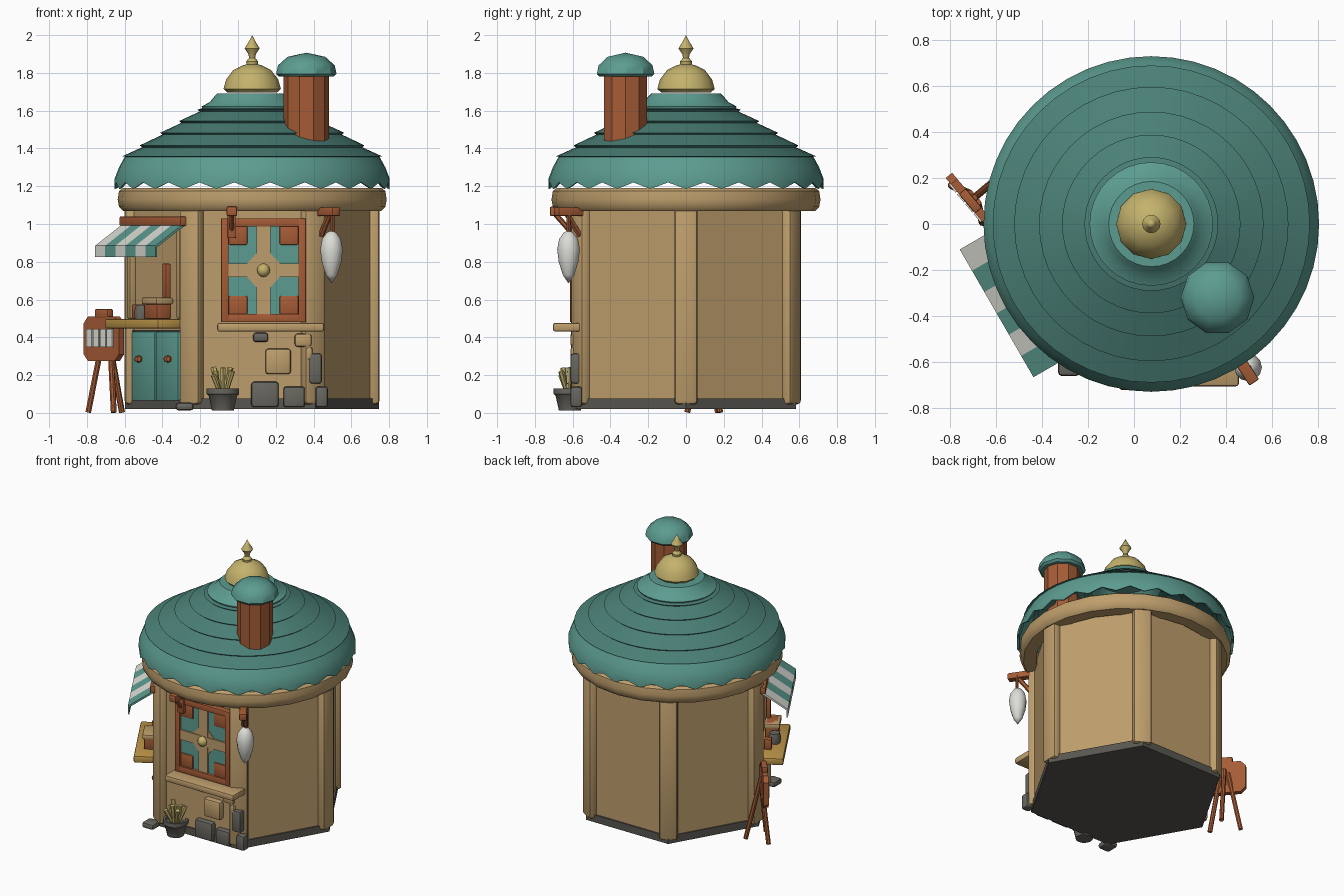
import bpy, bmesh, math
from mathutils import Matrix, Vector

if "Cube" in bpy.data.objects:
    bpy.data.objects.remove(bpy.data.objects["Cube"])

def lin(c):
    return tuple(((v / 255 + 0.055) / 1.055) ** 2.4 for v in c) + (1,)

def mat(name, *rgb):
    m = bpy.data.materials.new(name)
    m.diffuse_color = lin(rgb)
    m.use_nodes = True
    m.node_tree.nodes["Principled BSDF"].inputs["Base Color"].default_value = m.diffuse_color
    return m

TAN = mat("tan_plaster", 190, 158, 108)
TEAL = mat("teal", 92, 156, 144)
ROOF = mat("roof_teal", 74, 128, 118)
BROWN = mat("red_brown_wood", 166, 92, 54)
GOLD = mat("pale_gold", 196, 178, 108)
COUNTER = mat("honey_wood", 188, 148, 72)
GREY = mat("stone_grey", 104, 102, 95)
BASE = mat("base_grey", 88, 86, 80)
WHITE = mat("off_white", 222, 222, 216)

CX = 0.075                                    # building axis
I = Matrix.Identity(4)
def rz(deg):
    return Matrix.Rotation(math.radians(deg), 4, 'Z')
AXIS = Matrix.Translation((CX, 0, 0))
LEFT = AXIS @ rz(-60)                         # shop wall frame: x along wall, -y outward
EASEL = Matrix.Translation((-0.71, 0.10, 0)) @ rz(-50)

def finish(name, bm, m, frame=I):
    bmesh.ops.recalc_face_normals(bm, faces=bm.faces)
    bm.transform(frame)
    me = bpy.data.meshes.new(name)
    bm.to_mesh(me)
    bm.free()
    me.materials.append(m)
    ob = bpy.data.objects.new(name, me)
    bpy.context.collection.objects.link(ob)
    return ob

def box(name, x, y, z, m, frame=I, bevel=0.0, local=I):
    """Box from ranges x, y, z."""
    bm = bmesh.new()
    bmesh.ops.create_cube(bm, size=1)
    for v in bm.verts:
        v.co = [(r[0] + r[1]) / 2 + c * (r[1] - r[0]) for r, c in zip((x, y, z), v.co)]
    if bevel:
        bmesh.ops.bevel(bm, geom=bm.edges[:], offset=bevel, segments=2, profile=0.5, affect='EDGES')
    return finish(name, bm, m, frame @ local)

def lathe(name, profile, segs, m, frame=I):
    """Spin (radius, z[, wave]) points; wave lifts every second column."""
    bm = bmesh.new()
    rings = []
    for p in profile:
        r, z, w = (*p, 0)[:3]
        if r == 0:
            rings.append([bm.verts.new((0, 0, z))] * segs)
        else:
            rings.append([bm.verts.new((r * math.cos(2 * math.pi * i / segs),
                                        r * math.sin(2 * math.pi * i / segs),
                                        z + w * (i % 2))) for i in range(segs)])
    for a, b in zip(rings, rings[1:]):
        for i in range(segs):
            j = (i + 1) % segs
            bm.faces.new(list(dict.fromkeys((a[i], a[j], b[j], b[i]))))
    return finish(name, bm, m, frame)

def rod(name, a, b, r, m, frame=I, segs=8, r2=None):
    a, b = Vector(a), Vector(b)
    bm = bmesh.new()
    bmesh.ops.create_cone(bm, cap_ends=True, segments=segs, radius1=r, radius2=r2 or r, depth=(b - a).length)
    place = Matrix.Translation((a + b) / 2) @ (b - a).to_track_quat('Z', 'Y').to_matrix().to_4x4()
    return finish(name, bm, m, frame @ place)

def prism(name, pts, lo, hi, m, frame=I, axis='x'):
    """Extrude a 2D outline: axis x takes (y, z) points, axis y takes (x, z) points."""
    bm = bmesh.new()
    mk = (lambda t, p: (t, p[0], p[1])) if axis == 'x' else (lambda t, p: (p[0], t, p[1]))
    a = [bm.verts.new(mk(lo, p)) for p in pts]
    b = [bm.verts.new(mk(hi, p)) for p in pts]
    bm.faces.new(a)
    bm.faces.new(b[::-1])
    for i in range(len(pts)):
        j = (i + 1) % len(pts)
        bm.faces.new((a[i], a[j], b[j], b[i]))
    return finish(name, bm, m, frame)

def at(x, y):
    return Matrix.Translation((x, y, 0))

# hexagonal body, base, corner posts, ring beam
lathe("base", [(0, .02), (.672, .02), (.672, .075), (0, .075)], 6, BASE, AXIS)
lathe("walls", [(0, .07), (.66, .07), (.66, 1.12), (0, 1.12)], 6, TAN, AXIS)
for k in range(6):
    box("corner_post", (.605, .675), (-.062, .062), (.045, 1.09), TAN, AXIS @ rz(60 * k), .02)
lathe("ring_beam", [(.60, 1.07), (.685, 1.07), (.705, 1.09), (.712, 1.13), (.705, 1.175),
                    (.685, 1.19), (.60, 1.19), (.60, 1.07)], 24, TAN, AXIS)

# roof: stepped tiers, scalloped skirt, top cap
tiers = []
for r0, r1 in zip((.25, .29, .387, .487, .595), (.29, .387, .487, .595, .688)):
    tiers += [(r0 - .012, 1.775 - .62 * r0), (r1, 1.785 - .62 * r1)]
lathe("roof_tiers", tiers + [(.64, 1.35)], 48, ROOF, AXIS)
lathe("roof_skirt", [(.64, 1.365), (.675, 1.355), (.705, 1.30), (.728, 1.24), (.728, 1.185, .035),
                     (.712, 1.19, .035), (.708, 1.24), (.66, 1.32), (.62, 1.345)], 48, TEAL, AXIS)
lathe("roof_cap", [(0, 1.69), (.185, 1.69), (.20, 1.675), (.225, 1.645), (.268, 1.622), (.26, 1.60)],
      32, TEAL, AXIS)
lathe("finial", [(0, 1.70), (.13, 1.695), (.152, 1.715), (.138, 1.765), (.10, 1.815), (.05, 1.84),
                 (.03, 1.845), (.032, 1.86), (.016, 1.88), (.02, 1.90), (.04, 1.93), (.018, 1.965), (0, 2.0)],
      12, GOLD, AXIS)

# chimney
lathe("chimney", [(0, 1.42), (.12, 1.42), (.12, 1.79), (0, 1.79)], 10, BROWN, at(.362, -.32))
lathe("chimney_cap", [(0, 1.785), (.145, 1.78), (.16, 1.795), (.15, 1.84), (.10, 1.885), (0, 1.907)],
      10, TEAL, at(.362, -.32))

# front window
WX, WZ = .135, .755
box("window_panel", (-.07, .34), (-.592, -.56), (.49, 1.02), TEAL)
for s in (-1, 1):
    x = WX + s * .205
    box("window_frame_side", (x - .02, x + .02), (-.614, -.56), (.48, 1.03), BROWN, bevel=.005)
    z = WZ + s * .253
    box("window_frame_rail", (-.09, .36), (-.612, -.56), (z - .022, z + .022), BROWN, bevel=.005)
    for t in (-1, 1):
        cx, cz = WX + s * .135, WZ + t * .185
        box("window_corner_block", (cx - .05, cx + .05), (-.602, -.56), (cz - .05, cz + .05), BROWN, bevel=.008)
box("window_upright", (WX - .037, WX + .037), (-.603, -.56), (.50, 1.01), TAN)
box("window_crossbar", (WX - .185, WX + .185), (-.605, -.56), (WZ - .036, WZ + .036), TAN)
prism("window_diamond", [(WX - .12, WZ), (WX, WZ - .13), (WX + .12, WZ), (WX, WZ + .13)],
      -.599, -.57, TAN, axis='y')
bm = bmesh.new()
bmesh.ops.create_uvsphere(bm, u_segments=10, v_segments=6, radius=.036)
finish("window_knob", bm, GOLD, Matrix.Translation((WX, -.605, WZ)))
box("window_sill", (-.11, .455), (-.704, -.56), (.43, .477), TAN, bevel=.012)

# stones set in the front wall
stones = [(.145, .28, .205, .34, TAN), (.30, .39, .35, .42, TAN), (.36, .395, .28, .35, TAN),
          (.08, .16, .375, .425, GREY), (.07, .215, .03, .165, GREY), (.24, .355, .03, .14, GREY),
          (.375, .445, .155, .315, GREY), (.41, .476, .03, .14, GREY)]
for x0, x1, z0, z1, m in stones:
    box("wall_stone", (x0, x1), (-.612, -.55), (z0, z1), m, bevel=.015)

# brackets and hanging lantern
CORNER = AXIS @ rz(-57)
box("lantern_arm", (.62, .82), (-.025, .025), (1.042, 1.088), BROWN, CORNER, .006)
rod("lantern_brace", (.67, 0, .94), (.75, 0, 1.05), .016, BROWN, CORNER, 6)
rod("lantern_cord", (.50, -.622, .94), (.50, -.622, 1.06), .01, BROWN)
lathe("lantern", [(0, .965), (.025, .955), (.05, .92), (.06, .865), (.052, .80), (.03, .73), (0, .685)],
      12, WHITE, at(.495, -.622))
box("left_bracket_arm", (-.06, -.005), (-.72, -.56), (1.042, 1.092), BROWN, bevel=.006)
box("left_bracket_post", (-.055, -.01), (-.63, -.58), (.925, 1.06), BROWN, bevel=.006)
rod("left_bracket_brace", (-.032, -.61, .96), (-.032, -.69, 1.05), .014, BROWN, segs=6)

# potted plant and loose stone
lathe("plant_pot", [(0, .012), (.058, .012), (.075, .09), (.086, .10), (.086, .13), (.07, .13), (.065, .11), (0, .11)],
      12, GREY, at(-.08, -.615))
for k in range(8):
    a = k * math.pi / 4
    r = .025 + .03 * (k % 2)
    c, s = math.cos(a), math.sin(a)
    rod("plant_stem", (-.08 + .02 * c, -.615 + .02 * s, .10), (-.08 + (r + .015) * c, -.615 + (r + .01) * s, .24 - .02 * (k % 3)),
        .01, GOLD, segs=6, r2=.016)
box("loose_stone", (-.33, -.235), (-.66, -.56), (.012, .055), GREY, bevel=.018)

# shop wall: cupboard, counter, goods, awning
box("cupboard_frame", (-.255, .255), (-.584, -.55), (.05, .44), BASE, LEFT)
for s in (-1, 1):
    x = sorted((s * .006, s * .245))
    box("cupboard_door", x, (-.595, -.55), (.065, .43), TEAL, LEFT, .006)
    lathe("cupboard_knob", [(0, -.02), (.02, -.012), (.024, 0), (.02, .012), (0, .02)], 8, BROWN,
          LEFT @ Matrix.Translation((s * .155, -.605, .285)))
    box("hatch_side", (s * .26 - .015, s * .26 + .015), (-.605, -.55), (.5, .98), TAN, LEFT, .005)
box("counter", (-.28, .28), (-.74, -.56), (.447, .498), COUNTER, LEFT, .01)
box("awning_header", (-.325, .325), (-.625, -.56), (.99, 1.04), BROWN, LEFT, .006)
box("goods_box", (.03, .17), (-.68, -.59), (.498, .61), BROWN, LEFT, .008)
box("goods_lid", (.02, .18), (-.69, -.585), (.575, .61), TAN, LEFT, .008)
box("goods_board", (.12, .16), (-.62, -.59), (.6, .79), BROWN, LEFT, .005)
lathe("goods_jar", [(0, .498), (.04, .498), (.045, .53), (.035, .57), (0, .57)], 10, GREY,
      LEFT @ at(-.02, -.66))
box("goods_block", (-.15, -.10), (-.65, -.60), (.498, .575), BROWN, LEFT, .006)
section = [(-.60, 1.005), (-.775, .885), (-.775, .825), (-.765, .825), (-.765, .877), (-.60, .99)]
for k in range(6):
    u = -.32 + k * .64 / 6
    prism("awning_stripe", section, u, u + .64 / 6, TEAL if k % 2 else WHITE, LEFT)

# sign easel
w, c = .145, .035
prism("easel_board", [(-w, .275 + c), (-w + c, .275), (w - c, .275), (w, .275 + c),
                      (w, .51 - c), (w - c, .51), (-w + c, .51), (-w, .51 - c)], -.018, .018, BROWN, EASEL, 'y')
box("easel_top_block", (-.055, .055), (-.02, .02), (.50, .55), BROWN, EASEL, .008)
for k in range(4):
    u = -.115 + k * .056
    box("easel_paper", (u, u + .046), (-.026, -.015), (.35, .445), WHITE, EASEL)
for s in (-1, 1):
    rod("easel_leg", (s * .025, .02, .42), (s * .105, -.02, .003), .016, BROWN, EASEL)
rod("easel_back_leg", (0, .02, .45), (0, .125, .003), .016, BROWN, EASEL)

# smooth the round parts, keep hard edges
bpy.ops.object.select_all(action='SELECT')
bpy.context.view_layer.objects.active = bpy.context.selected_objects[0]
bpy.ops.object.shade_smooth_by_angle(angle=math.radians(35))
